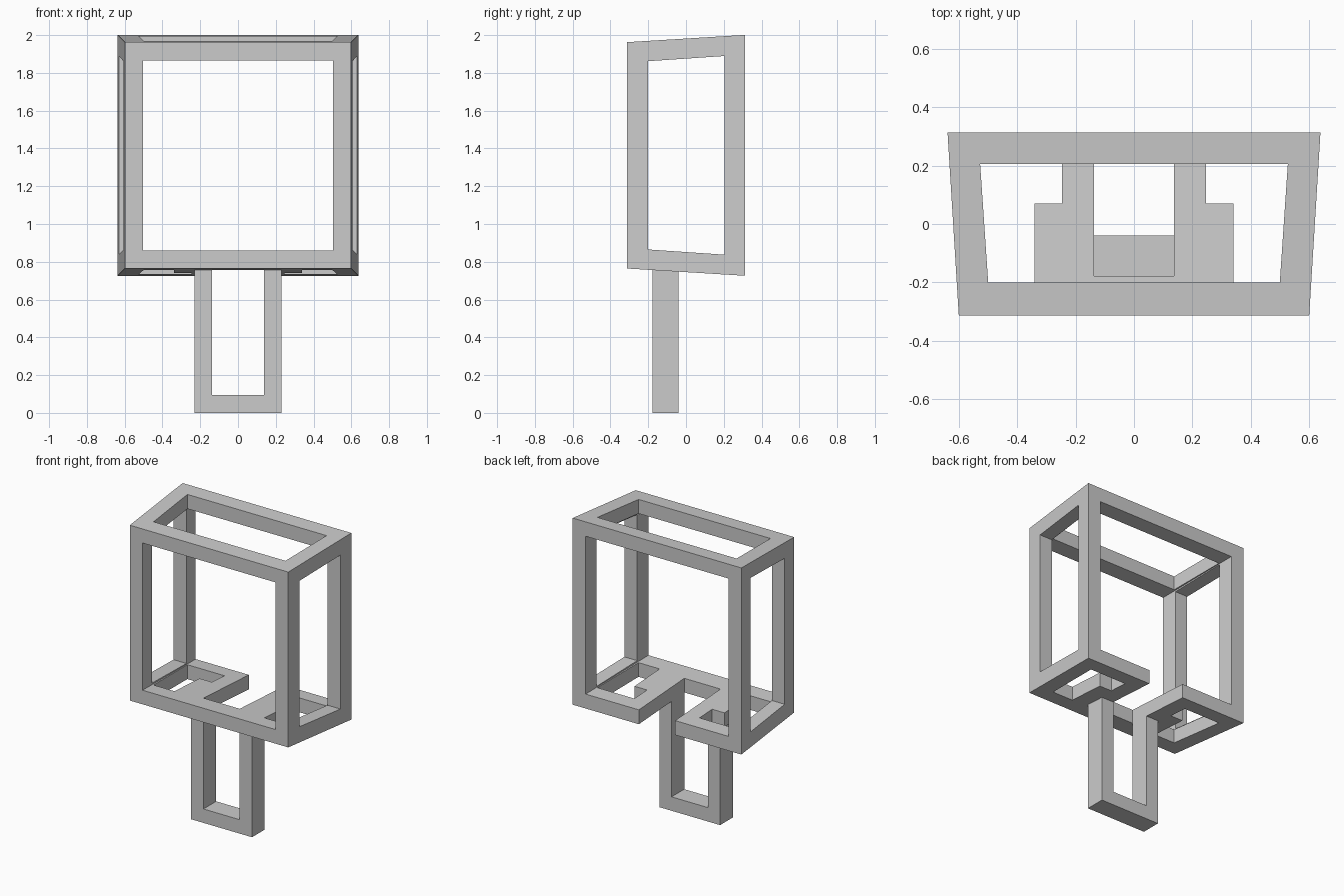
import bpy, bmesh
from mathutils import Vector

if "Cube" in bpy.data.objects:
    bpy.data.objects.remove(bpy.data.objects["Cube"])

grey = bpy.data.materials.new("plain grey")
grey.use_nodes = True
color = (0.6, 0.6, 0.6, 1)
grey.diffuse_color = color
grey.node_tree.nodes["Principled BSDF"].inputs["Base Color"].default_value = color

MID = 1.3635                # height of the cage centre
FRONT, BACK = -0.313, 0.313
IN_FRONT, IN_BACK = -0.2, 0.205


def loft(name, ring_a, ring_b):
    """Closed solid between two rings with equal point counts."""
    bm = bmesh.new()
    a = [bm.verts.new(p) for p in ring_a]
    b = [bm.verts.new(p) for p in ring_b]
    bm.faces.new(a)
    bm.faces.new(b)
    for i in range(len(a)):
        j = (i + 1) % len(a)
        bm.faces.new((a[i], a[j], b[j], b[i]))
    bmesh.ops.recalc_face_normals(bm, faces=bm.faces)
    mesh = bpy.data.meshes.new(name)
    bm.to_mesh(mesh)
    bm.free()
    mesh.materials.append(grey)
    obj = bpy.data.objects.new(name, mesh)
    bpy.context.collection.objects.link(obj)
    return obj


def ring(y, x0, x1, z0, z1):
    return [(x0, y, z0), (x1, y, z0), (x1, y, z1), (x0, y, z1)]


def square(y, half):
    return ring(y, -half, half, MID - half, MID + half)


def upright(name, outline, z0, z1):
    return loft(name, [(x, y, z0) for x, y in outline], [(x, y, z1) for x, y in outline])


def cut(target, cutter):
    cutter.hide_render = True
    mod = target.modifiers.new("opening", 'BOOLEAN')
    mod.operation, mod.solver, mod.object = 'DIFFERENCE', 'EXACT', cutter
    bpy.context.view_layer.objects.active = target
    bpy.ops.object.modifier_apply(modifier=mod.name)
    bpy.data.objects.remove(cutter)


# Tapered cage, wider at the back
cage = loft("cage_frame", square(FRONT, 0.599), square(BACK, 0.6375))

# Front to back opening
cut(cage, loft("through_cutter", square(FRONT - 0.1, 0.497), square(BACK + 0.1, 0.545)))

# Side windows and roof window
near, far = 0.4985, 0.526
cut(cage, loft("side_cutter", ring(IN_FRONT, -1, 1, MID - near, MID + near),
               ring(IN_BACK, -1, 1, MID - far, MID + far)))
cut(cage, loft("roof_cutter", ring(IN_FRONT, -near, near, MID, 2.2),
               ring(IN_BACK, -far, far, MID, 2.2)))

# Stepped floor openings, one on each side
step = [(0.34, IN_FRONT), (near, IN_FRONT), (far, IN_BACK),
        (0.246, IN_BACK), (0.246, 0.07), (0.34, 0.07)]
for s in (-1, 1):
    cut(cage, upright("floor_cutter", [(s * x, y) for x, y in step], 0.5, 1.1))

# Slot in the floor, open at the back
W, GRIP_FRONT, GRIP_BACK = 0.137, -0.177, -0.04
slot = [(-W, GRIP_FRONT), (W, GRIP_FRONT), (W, 0.6), (-W, 0.6)]
cut(cage, upright("slot_cutter", slot, 0.5, 1.1))

# U-shaped handle under the floor
half, top, base = 0.23, 0.757, 0.095
profile = [(-half, 0), (half, 0), (half, top), (W, top),
           (W, base), (-W, base), (-W, top), (-half, top)]
loft("handle", [(x, GRIP_FRONT, z) for x, z in profile],
     [(x, GRIP_BACK, z) for x, z in profile])
